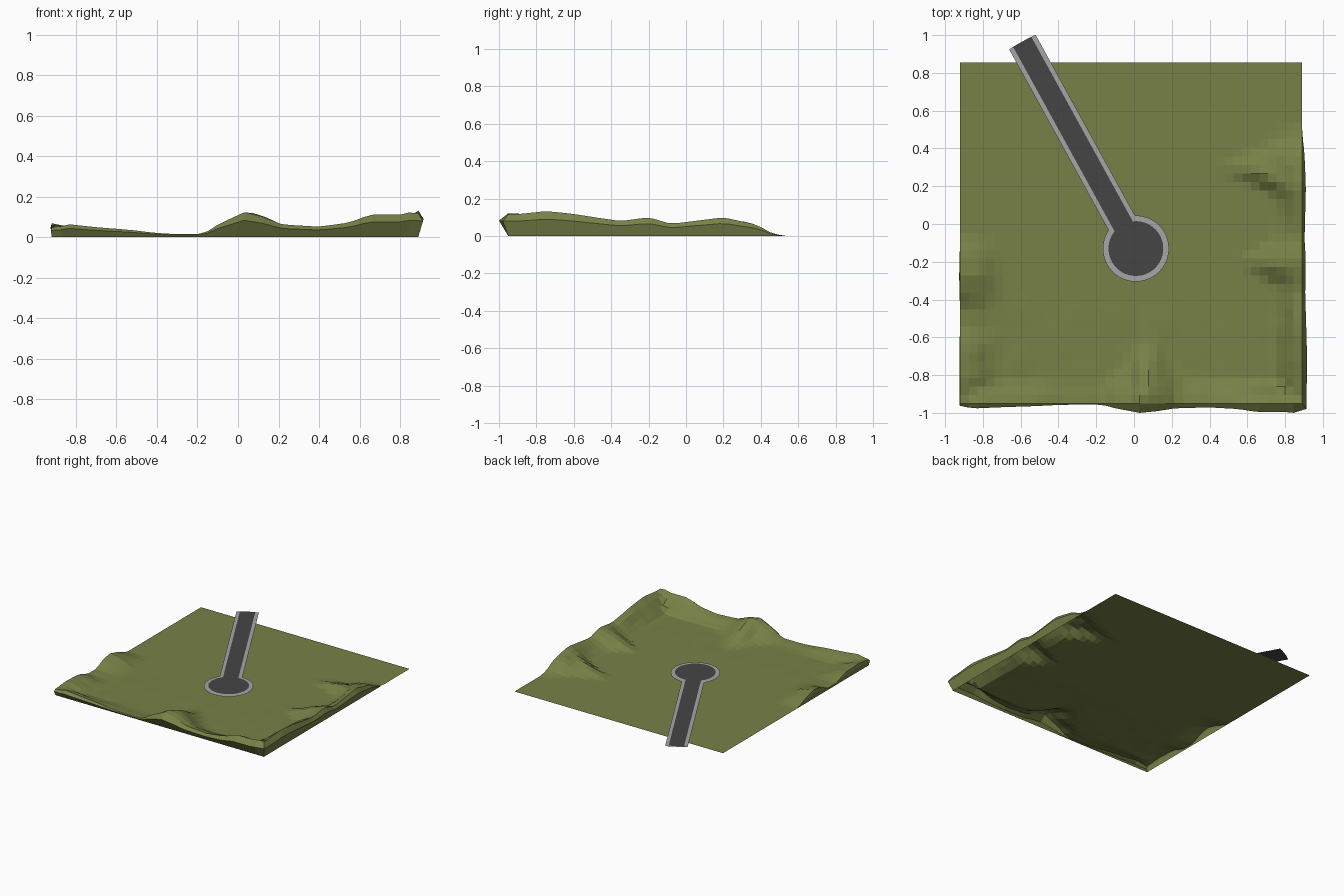
import bpy, bmesh, math
from mathutils import Vector, noise

if "Cube" in bpy.data.objects:
    bpy.data.objects.remove(bpy.data.objects["Cube"])

X0, X1, Y0, Y1, N = -0.92, 0.89, -0.95, 0.855, 40


def material(name, rgb):
    m = bpy.data.materials.new(name)
    m.diffuse_color = (*rgb, 1)
    m.use_nodes = True
    m.node_tree.nodes["Principled BSDF"].inputs["Base Color"].default_value = m.diffuse_color
    return m


GRASS = material("olive grass", (0.185, 0.216, 0.062))
KERB = material("light grey kerb", (0.38, 0.38, 0.38))
TARMAC = material("dark tarmac", (0.06, 0.06, 0.06))


def finish(bm, name, mat):
    me = bpy.data.meshes.new(name)
    bm.to_mesh(me)
    bm.free()
    me.materials.append(mat)
    ob = bpy.data.objects.new(name, me)
    bpy.context.collection.objects.link(ob)
    return ob


def lerp_profile(pts, t):
    if t <= pts[0][0]:
        return pts[0][1]
    for (a, ha), (b, hb) in zip(pts, pts[1:]):
        if t <= b:
            return ha + (hb - ha) * (t - a) / (b - a)
    return pts[-1][1]


def bump(t, centre, width):
    return math.exp(-((t - centre) / width) ** 2)


def falloff(d, width):
    t = max(0.0, 1 - d / width)
    return t * t * (3 - 2 * t)


# Rim heights along the front, right and left edges
FRONT = [(-.92, .04), (-.83, .06), (-.6, .04), (-.35, .015), (-.17, .015),
         (-.1, .06), (.03, .12), (.12, .1), (.22, .06), (.4, .05), (.55, .07),
         (.65, .11), (.8, .11), (.87, .125), (.9, .11)]
RIGHT = [(-.95, .11), (-.75, .13), (-.6, .115), (-.35, .08), (-.2, .1),
         (-.08, .065), (.08, .085), (.2, .1), (.38, .06), (.45, .02), (.52, 0)]
LEFT = [(-.95, .045), (-.8, .06), (-.65, .05), (-.55, .012), (-.44, .012),
        (-.37, .05), (-.28, .07), (-.18, .045), (-.07, 0)]


def height(x, y):
    f = lerp_profile(FRONT, x) * falloff(y - Y0, .14 + .26 * bump(x, .08, .13))
    r = lerp_profile(RIGHT, y) * falloff(
        X1 - x, .16 + .33 * bump(y, .3, .09) + .2 * bump(y, -.2, .08))
    l = lerp_profile(LEFT, y) * falloff(x - X0, .24)
    h = max(f, r, l)
    inside = min(1, min(x - X0, X1 - x, y - Y0) / .1)
    h *= 1 + .4 * inside * noise.noise(Vector((x * 9, y * 9, 2.3)))
    # gentle swells on the front half, flat under the road
    swell = max(0, min(1, (-.3 - y) / .2))
    return h + .006 * swell * abs(noise.noise(Vector((x * 4, y * 4, 7.1))))


# Ground sheet with raised banks, open underneath
bm = bmesh.new()
grid = [[bm.verts.new((x, y, height(x, y)))
         for x in [X0 + (X1 - X0) * i / N for i in range(N + 1)]]
        for y in [Y0 + (Y1 - Y0) * j / N for j in range(N + 1)]]
for j in range(N):
    for i in range(N):
        bm.faces.new((grid[j][i], grid[j][i + 1], grid[j + 1][i + 1], grid[j + 1][i]))

# Overhanging cliff around the left, front and right rims
jmax = int(.53 / (Y1 - Y0) * N + .95 / (Y1 - Y0) * N)
rim = ([(j, 0) for j in range(jmax, 0, -1)] + [(0, i) for i in range(N + 1)]
       + [(j, N) for j in range(1, jmax + 1)])
rows = []
for j, i in rim:
    top = grid[j][i]
    x, y, h = top.co
    ox = .2 * h if i == N else (-.08 * h if i == 0 else 0)
    oy = -.41 * h if j == 0 else 0
    if j == 0 and i in (0, N):
        oy *= .6
    rows.append((top, bm.verts.new((x + ox, y + oy, h * .68)), bm.verts.new((x, y, 0))))
for a, b in zip(rows, rows[1:]):
    if a[0].co.z + b[0].co.z < .004:
        continue
    for k in range(2):
        bm.faces.new((a[k], a[k + 1], b[k + 1], b[k]))
loose = [v for v in bm.verts if not v.link_faces]
bmesh.ops.delete(bm, geom=loose, context='VERTS')
finish(bm, "ground", GRASS)


# Road plates: round turning area with a straight road and curved far end
def road_plate(name, radius, half, z, mat):
    bm = bmesh.new()
    turn = math.radians(118.8)
    a0 = math.asin(half / radius)
    a1 = math.asin(half / 1.25)
    pts = []
    for k in range(49):
        a = a0 + (2 * math.pi - 2 * a0) * k / 48
        pts.append((radius, a))
    disc = [bm.verts.new((.01 + r * math.cos(a + turn), -.13 + r * math.sin(a + turn), z))
            for r, a in pts]
    bm.faces.new(disc)
    end = [bm.verts.new((.01 + 1.25 * math.cos(turn + a), -.13 + 1.25 * math.sin(turn + a), z))
           for a in [-a1 + 2 * a1 * k / 6 for k in range(7)]]
    bm.faces.new([disc[-1]] + end + [disc[0]])
    finish(bm, name, mat)


road_plate("road_bed", .175, .08, .005, TARMAC)
road_plate("road_kerb", .175, .08, .008, KERB)
road_plate("road_surface", .145, .055, .011, TARMAC)
